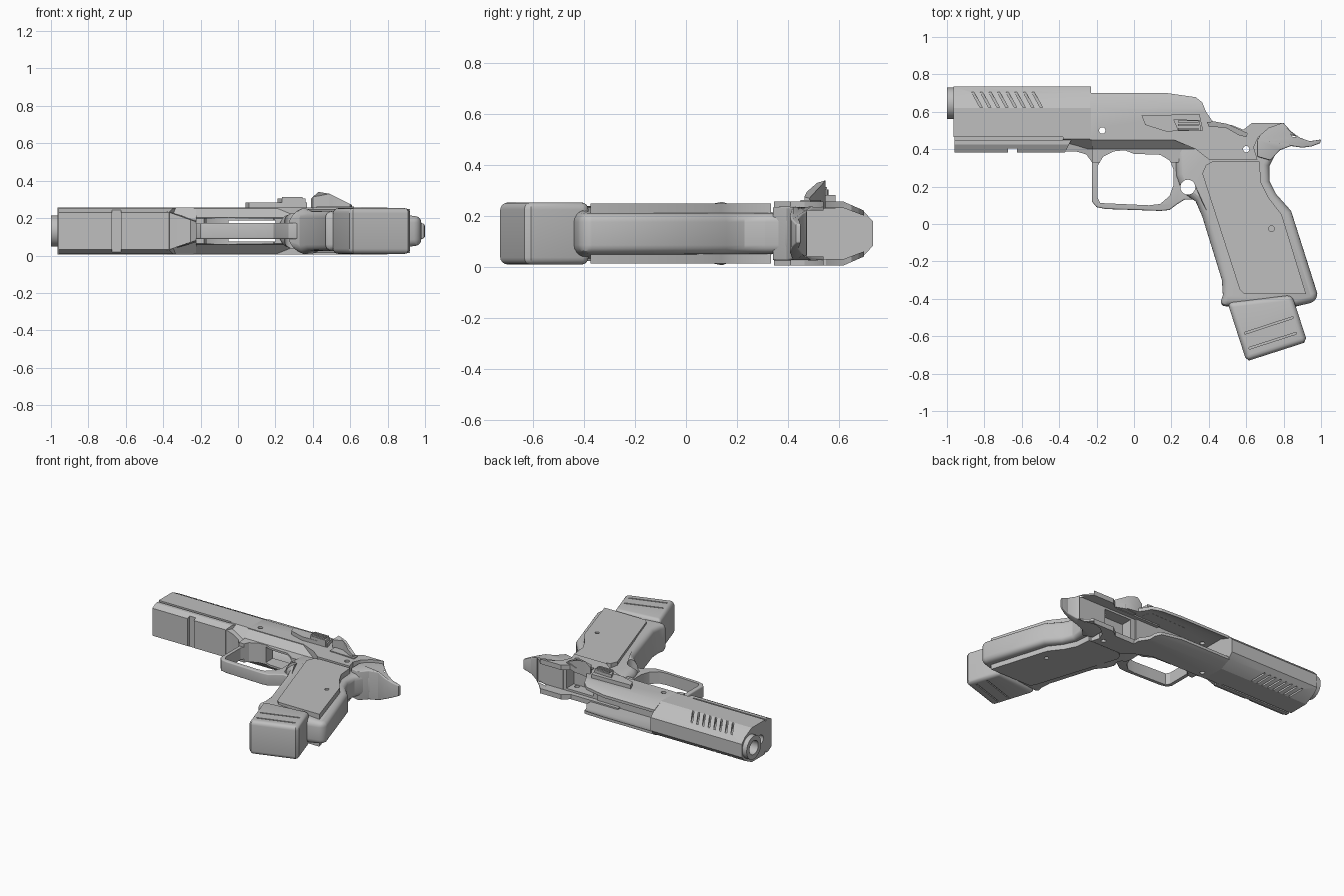
import bpy, bmesh, math

cube = bpy.data.objects.get("Cube")
if cube:
    bpy.data.objects.remove(cube, do_unlink=True)

MID = 0.131          # height of the symmetry plane
parts = []

steel = bpy.data.materials.new("grey steel")
steel.use_nodes = True
grey = (0.52, 0.52, 0.52, 1)
steel.diffuse_color = grey
steel.node_tree.nodes["Principled BSDF"].inputs["Base Color"].default_value = grey


def apply_modifier(obj, mod):
    bpy.ops.object.select_all(action='DESELECT')
    bpy.context.view_layer.objects.active = obj
    obj.select_set(True)
    bpy.ops.object.modifier_apply(modifier=mod.name)


def solid(name, low, high, bevel=0.0):
    """Close two matching outlines into one solid."""
    bm = bmesh.new()
    a = [bm.verts.new(p) for p in low]
    b = [bm.verts.new(p) for p in high]
    bm.faces.new(a)
    bm.faces.new(b)
    n = len(a)
    for i in range(n):
        j = (i + 1) % n
        bm.faces.new((a[i], a[j], b[j], b[i]))
    bmesh.ops.recalc_face_normals(bm, faces=bm.faces)
    mesh = bpy.data.meshes.new(name)
    bm.to_mesh(mesh)
    bm.free()
    mesh.materials.append(steel)
    obj = bpy.data.objects.new(name, mesh)
    bpy.context.collection.objects.link(obj)
    parts.append(obj)
    if bevel:
        mod = obj.modifiers.new("rounding", 'BEVEL')
        mod.width = bevel
        mod.segments = 4
        mod.angle_limit = math.radians(60)
        apply_modifier(obj, mod)
    return obj


def as_function(v):
    return v if callable(v) else lambda x: v


def slab(name, pts, z0, z1, bevel=0.0):
    """Side outline raised from z0 to z1; heights may depend on x."""
    lo, hi = as_function(z0), as_function(z1)
    return solid(name, [(x, y, lo(x)) for x, y in pts],
                 [(x, y, hi(x)) for x, y in pts], bevel)


def centred(name, pts, half, bevel=0.0):
    h = as_function(half)
    return slab(name, pts, lambda x: MID - h(x), lambda x: MID + h(x), bevel)


def sweep(name, section, x0, x1):
    """Cross-section of (y, offset from mid) run along x; x1 may depend on y."""
    end = as_function(x1)
    return solid(name, [(x0, y, MID + h) for y, h in section],
                 [(end(y), y, MID + h) for y, h in section])


def both(half):
    return half + [(y, -h) for y, h in reversed(half)]


def rect(x0, y0, x1, y1):
    return [(x0, y0), (x1, y0), (x1, y1), (x0, y1)]


def disc(x, y, r, n=24):
    return [(x + r * math.cos(2 * math.pi * i / n),
             y + r * math.sin(2 * math.pi * i / n)) for i in range(n)]


def cut(cutter, *targets):
    for t in targets:
        mod = t.modifiers.new("cut", 'BOOLEAN')
        mod.operation = 'DIFFERENCE'
        mod.object = cutter
        apply_modifier(t, mod)
    parts.remove(cutter)
    bpy.data.objects.remove(cutter, do_unlink=True)


# Front of the slide with its chamfered top
slide = sweep("slide_front", both([(0.465, 0.125), (0.62, 0.125), (0.70, 0.085),
                                   (0.735, 0.048)]), -0.965, -0.23)
# Slanted grip grooves on both chamfers
for i in range(8):
    x = -0.87 + i * 0.046
    groove = [(x, 0.708), (x + 0.013, 0.708), (x + 0.06, 0.622), (x + 0.047, 0.622)]
    for s in (1, -1):
        cut(slab("groove_cutter", groove, MID + s * 0.08, MID + s * 0.16), slide)

# Open rear of the slide: two thin walls with a sloped end
walls = []
for side, s in (("left", 1), ("right", -1)):
    wall = [(0.45, 0.125), (0.62, 0.125), (0.70, 0.09), (0.70, 0.07),
            (0.62, 0.1), (0.45, 0.1)]
    walls.append(sweep(side + "_slide_wall", [(y, s * h) for y, h in wall], -0.235, 0.42))
cut(centred("slope_cutter", [(0.16, 0.702), (0.33, 0.678), (0.365, 0.65), (0.385, 0.60),
                             (0.42, 0.55), (0.5, 0.55), (0.5, 0.8), (0.16, 0.8)], 0.2), *walls)
cut(centred("pin_cutter", disc(-0.17, 0.50, 0.017), 0.2), *walls)

# Muzzle ring with its recesses
ring = sweep("muzzle_ring", [(0.645 + y, h) for y, h in disc(0, 0, 0.084, 32)], -1.0, -0.94)
cut(sweep("bore_cutter", [(0.645 + y, h) for y, h in disc(0, 0, 0.05)], -1.1, -0.85),
    ring, slide)
cut(sweep("rod_cutter", disc(0.52, 0, 0.034), -1.1, -0.93), slide)

# Accessory rail under the front
rail = sweep("front_rail", both([(0.475, 0.11), (0.45, 0.11), (0.45, 0.122),
                                 (0.425, 0.122), (0.383, 0.1)]), -0.96,
             lambda y: -0.36 + (y - 0.4) * 0.5)
cut(centred("notch_cutter", rect(-0.675, 0.3, -0.625, 0.405), 0.2), rail)

# Frame underside and neck narrowing to the guard
under = sweep("frame_underside", both([(0.475, 0.125), (0.455, 0.125), (0.40, 0.072),
                                       (0.33, 0.068)]), -0.225, 0.38)
flare = sweep("frame_flare", both([(0.475, 0.125), (0.455, 0.125), (0.40, 0.06)]),
              -0.38, -0.2)
neck = centred("guard_neck", [(-0.38, 0.387), (-0.31, 0.388), (-0.255, 0.372), (-0.225, 0.33),
                              (-0.19, 0.33), (-0.19, 0.46), (-0.38, 0.46)],
               lambda x: 0.05 + max(0, -0.225 - x) * 0.35)

# Trigger guard loop
guard = centred("trigger_guard", [
    (-0.225, 0.40), (-0.225, 0.12), (-0.20, 0.09), (-0.15, 0.08), (0.0, 0.075),
    (0.14, 0.07), (0.19, 0.075), (0.23, 0.105), (0.27, 0.13), (0.34, 0.13),
    (0.34, 0.40)], 0.043, 0.008)
opening = centred("opening_cutter", [
    (-0.195, 0.14), (-0.18, 0.112), (-0.05, 0.106), (0.08, 0.1), (0.14, 0.107),
    (0.19, 0.15), (0.212, 0.21), (0.212, 0.29), (0.19, 0.34), (0.14, 0.37),
    (0.0, 0.375), (-0.05, 0.394), (-0.11, 0.388), (-0.165, 0.36), (-0.195, 0.31)], 0.3)
cut(opening, guard, under, flare, neck)
cut(centred("well_cutter", rect(-0.05, 0.3, 0.2, 0.6), 0.056), under, guard)

# Grip body: narrow at the guard, full at the front strap, slimmer at the back
grip = centred("grip_body", [
    (0.22, 0.46), (0.225, 0.26), (0.26, 0.17), (0.33, 0.12), (0.365, 0.04),
    (0.47, -0.30), (0.475, -0.38), (0.455, -0.44), (0.87, -0.44), (0.975, -0.415),
    (0.98, -0.37), (0.84, 0.07), (0.76, 0.16), (0.725, 0.23), (0.725, 0.31),
    (0.76, 0.38), (0.82, 0.42), (0.78, 0.46)],
    lambda x: min(0.06 + (x - 0.2) * 0.4, 0.108, max(0.08, 0.108 - (x - 0.48) * 0.12)), 0.04)
cut(centred("lanyard_cutter", disc(0.288, 0.197, 0.04), 0.3), grip, guard)

# Grip panels, one on each face
panel = [(0.365, 0.27), (0.385, 0.315), (0.42, 0.335), (0.67, 0.335), (0.68, 0.22),
         (0.72, 0.14), (0.79, 0.05), (0.92, -0.375), (0.84, -0.375),
         (0.59, -0.375), (0.565, -0.35)]
for side, s in (("left", 1), ("right", -1)):
    plate = slab(side + "_grip_panel", panel, MID + s * 0.06, MID + s * 0.118)
    cut(slab("screw_cutter", disc(0.735, -0.025, 0.015), MID + s * 0.1, MID + s * 0.2),
        plate)

# Rear frame ending in a curved scoop
rear = centred("rear_frame", [
    (0.2, 0.455), (0.2, 0.5), (0.58, 0.5), (0.63, 0.54), (0.80, 0.54), (0.72, 0.512),
    (0.665, 0.465), (0.64, 0.41), (0.66, 0.345), (0.40, 0.345), (0.33, 0.40)], 0.125)

# Beavertail tapering to the tip
tail = centred("beavertail", [
    (0.66, 0.45), (0.70, 0.52), (0.74, 0.535), (0.80, 0.54), (0.84, 0.495), (0.89, 0.46),
    (0.94, 0.443), (1.0, 0.452), (0.995, 0.432), (0.95, 0.415), (0.90, 0.408),
    (0.84, 0.417), (0.78, 0.395), (0.73, 0.34), (0.66, 0.36)],
    lambda x: 0.105 - max(0, x - 0.83) * 0.41, 0.006)

# Slot open to the rear, deeper in the middle, and the rear pin hole
cut(centred("slot_cutter", rect(0.15, 0.465, 0.87, 0.7), 0.09), rear, tail)
cut(centred("slot_floor_cutter", rect(0.42, 0.38, 0.64, 0.48), 0.075), rear, grip)
cut(centred("pin_cutter", disc(0.60, 0.40, 0.017), 0.3), rear, grip)

# Magazine base with angled grooves
base = centred("magazine_base", [(0.50, -0.42), (0.595, -0.715), (0.615, -0.73),
                                 (0.91, -0.635), (0.92, -0.61), (0.845, -0.38)], 0.122, 0.028)
for x0, y0, x1, y1 in ((0.59, -0.59, 0.85, -0.505), (0.615, -0.67, 0.87, -0.588)):
    line = [(x0, y0), (x1, y1), (x1, y1 + 0.01), (x0, y0 + 0.01)]
    for s in (1, -1):
        cut(slab("groove_cutter", line, MID + s * 0.112, MID + s * 0.2), base)

# Slide stop lever with ridges
slab("slide_stop", [(0.04, 0.58), (0.35, 0.588), (0.37, 0.50), (0.17, 0.495),
                    (0.06, 0.53)], 0.23, 0.283)
slab("slide_stop_tab", [(0.21, 0.56), (0.35, 0.555), (0.36, 0.497), (0.235, 0.50)], 0.25, 0.305)
for i in range(3):
    y = 0.503 + i * 0.02
    slab("tab_ridge", rect(0.235, y, 0.345, y + 0.011), 0.3, 0.314)

# Thumb safety with a sloping paddle
slab("thumb_safety", [(0.39, 0.545), (0.43, 0.548), (0.50, 0.535), (0.61, 0.485),
                      (0.60, 0.465), (0.56, 0.475), (0.49, 0.515), (0.40, 0.52)],
     0.23, lambda x: 0.34 - max(0, x - 0.47) * 0.5 - max(0, 0.43 - x) * 0.9)
slab("safety_plate", [(0.42, 0.52), (0.52, 0.53), (0.62, 0.49), (0.62, 0.45), (0.42, 0.46)],
     0.225, 0.263)

# Smooth shading that keeps hard edges
bpy.ops.object.select_all(action='DESELECT')
for p in parts:
    p.select_set(True)
bpy.context.view_layer.objects.active = parts[0]
bpy.ops.object.shade_smooth_by_angle(angle=math.radians(24))
